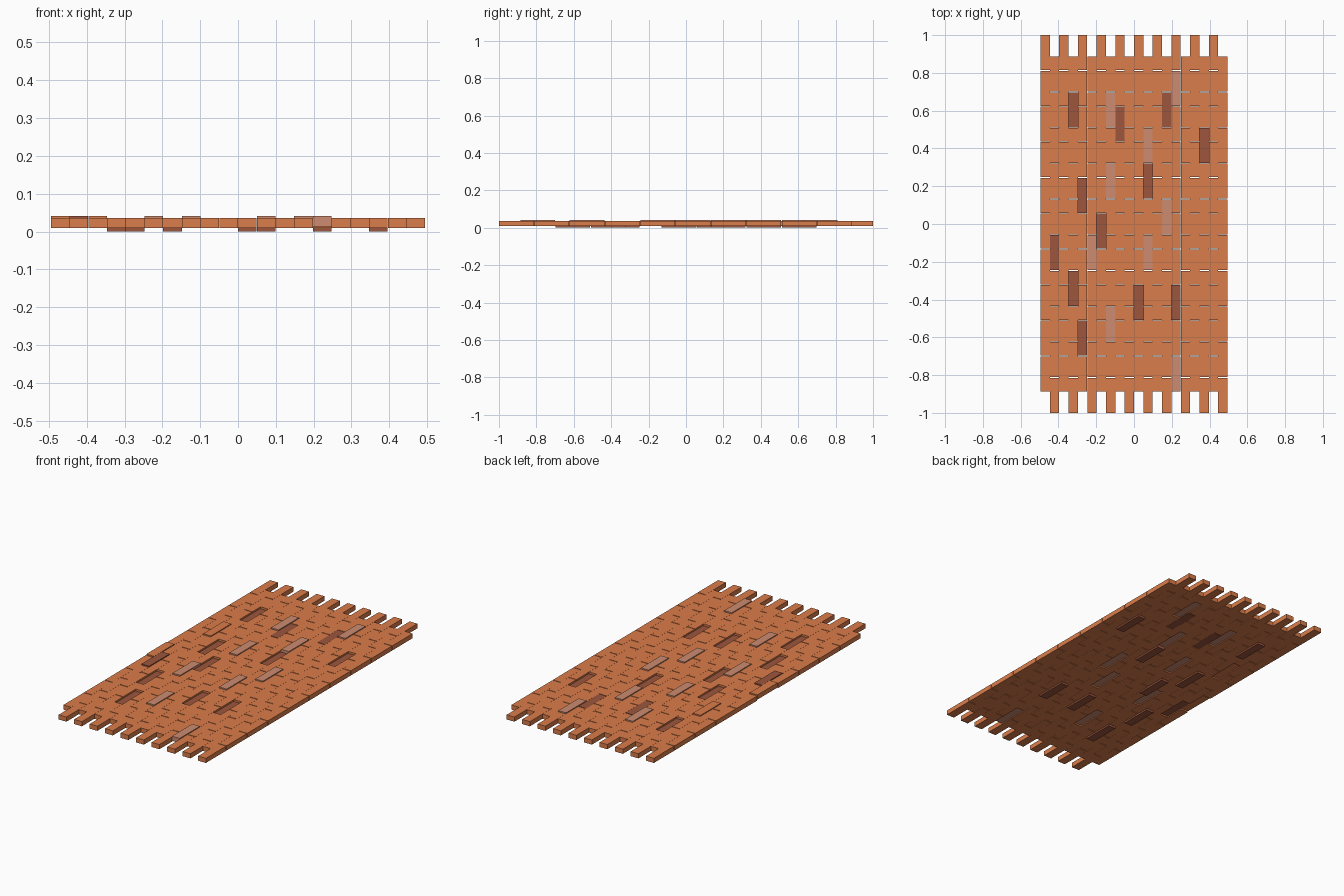
import bpy, bmesh
from mathutils import Matrix

if "Cube" in bpy.data.objects:
    bpy.data.objects.remove(bpy.data.objects["Cube"])

COLS, ROWS = 20, 10
PITCH_X, WIDTH = 0.0495, 0.0492
PITCH_Y, LENGTH = 0.189, 0.185
THICK, BASE, STEP_DOWN, STEP_UP = 0.027, 0.009, -0.009, 0.005

# (column, row from the low-y end): bricks that differ from the field
DARK = {(3, 8), (8, 7), (13, 8), (17, 7), (11, 6), (4, 5), (6, 4), (1, 4),
        (3, 3), (10, 2), (14, 2), (4, 1)}
LIGHT = {(7, 8), (7, 6), (7, 2), (11, 7), (11, 4), (13, 5), (14, 8),
         (14, 0), (5, 4)}
RAISED = LIGHT | {(0, 4), (1, 4), (2, 6)}
LOWERED = DARK - {(1, 4), (8, 7), (13, 8)}


def brick(bm, col, row):
    # even columns reach the back end, odd columns reach the front end
    start = 1 - LENGTH - (ROWS - 1) * PITCH_Y if col % 2 == 0 else -1
    x = (col - (COLS - 1) / 2) * PITCH_X
    y = start + row * PITCH_Y + LENGTH / 2
    z = BASE + THICK / 2
    if (col, row) in RAISED:
        z += STEP_UP
    elif (col, row) in LOWERED:
        z += STEP_DOWN
    m = Matrix.Translation((x, y, z)) @ Matrix.Diagonal((WIDTH, LENGTH, THICK, 1))
    bmesh.ops.create_cube(bm, size=1, matrix=m)


def brick_set(name, cells, color):
    bm = bmesh.new()
    for col, row in sorted(cells):
        brick(bm, col, row)
    mesh = bpy.data.meshes.new(name)
    bm.to_mesh(mesh)
    bm.free()
    mat = bpy.data.materials.new(name)
    mat.diffuse_color = color
    mat.use_nodes = True
    mat.node_tree.nodes["Principled BSDF"].inputs["Base Color"].default_value = mat.diffuse_color
    mesh.materials.append(mat)
    bpy.context.collection.objects.link(bpy.data.objects.new(name, mesh))


# the three colours of brick
everything = {(c, r) for c in range(COLS) for r in range(ROWS)}
brick_set("orange_bricks", everything - DARK - LIGHT, (0.71, 0.205, 0.07, 1))
brick_set("dark_bricks", DARK, (0.34, 0.093, 0.048, 1))
brick_set("light_bricks", LIGHT, (0.61, 0.26, 0.16, 1))
